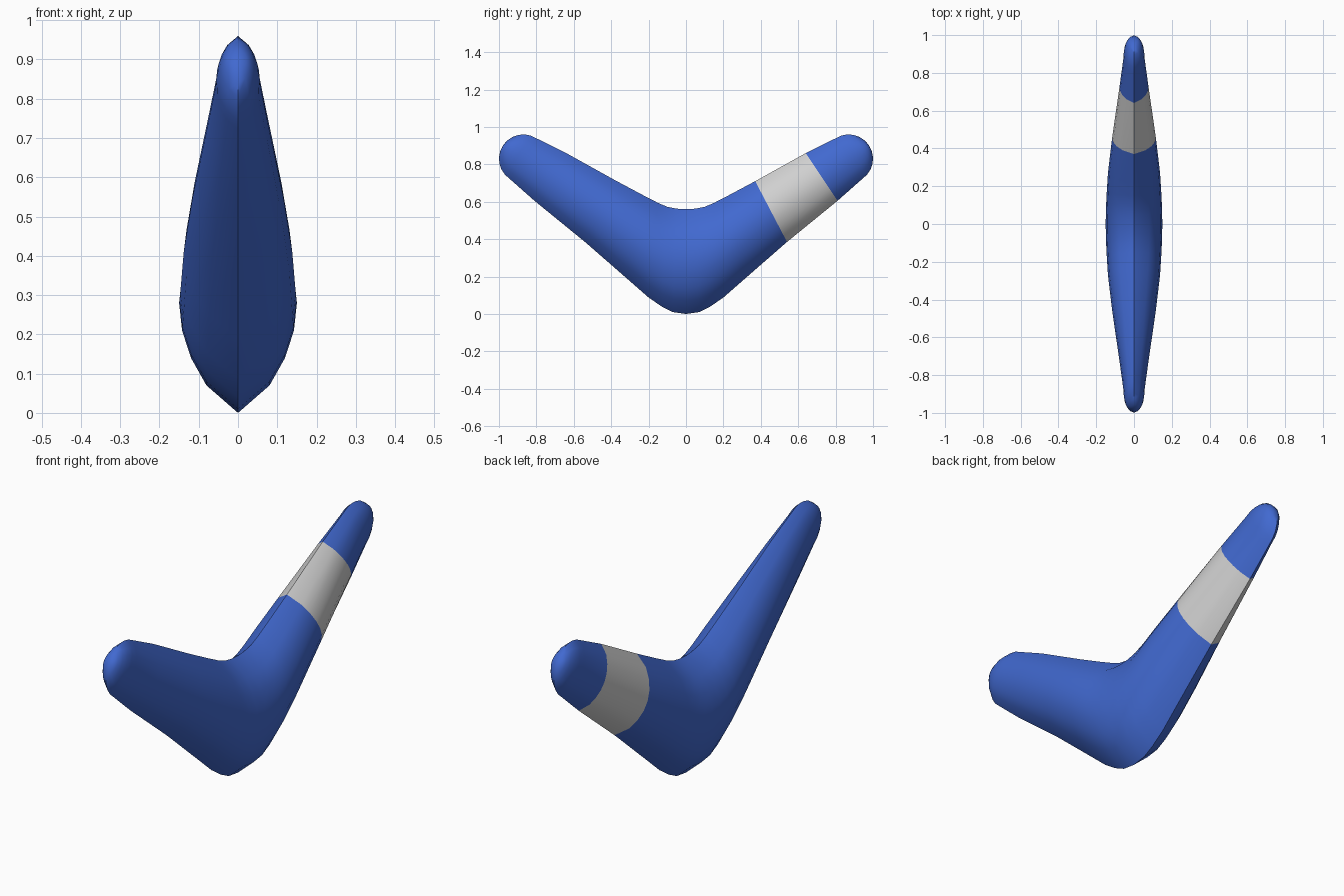
import bpy
import bmesh
from math import sin, cos, pi, radians

cube = bpy.data.objects.get("Cube")
if cube:
    bpy.data.objects.remove(cube, do_unlink=True)


def make_material(name, color):
    mat = bpy.data.materials.new(name)
    mat.use_nodes = True
    mat.diffuse_color = color
    mat.node_tree.nodes["Principled BSDF"].inputs["Base Color"].default_value = color
    return mat


STEPS = 8          # divisions from lower edge to upper edge
BAND_START = 5     # station where the painted band begins

# Stations along one arm: lower edge (y, z), upper edge (y, z), half thickness
arm = [
    ((0, 0), (0, 0.56), 0.15),
    ((0.07, 0.01), (0.05, 0.563), 0.149),
    ((0.13, 0.04), (0.1, 0.573), 0.147),
    ((0.2, 0.088), (0.15, 0.594), 0.144),
    ((0.32, 0.193), (0.22, 0.63), 0.138),
    ((0.54, 0.385), (0.37, 0.71), 0.116),
    ((0.81, 0.605), (0.64, 0.86), 0.077),
]

# Rounded tip: stations sweep a half circle around the arm's axis
cy, cz, radius, tilt = 0.87, 0.83, 0.13, radians(34)
for deg in (90, 75, 60, 45, 30, 15):
    a = radians(deg)
    low, high = [(cy + radius * cos(tilt + s * a), cz + radius * sin(tilt + s * a))
                 for s in (-1, 1)]
    arm.append((low, high, 0.057 * sin(a) ** 0.7))
tip = (cy + radius * cos(tilt), cz + radius * sin(tilt))


def ring(bm, station, side):
    """Lens-shaped closed section between the lower and upper edges."""
    (ly, lz), (uy, uz), width = station
    verts = []
    for i in range(2 * STEPS):
        t = i / STEPS if i <= STEPS else 2 - i / STEPS
        x = width * max(0, sin(pi * t)) ** 0.65 * (1 if i <= STEPS else -1)
        verts.append(bm.verts.new((x, side * (ly + (uy - ly) * t), lz + (uz - lz) * t)))
    return verts


# Boomerang body: two mirrored arms sharing the middle section
bm = bmesh.new()
middle = ring(bm, arm[0], 1)
for side in (-1, 1):
    rings = [middle] + [ring(bm, s, side) for s in arm[1:]]
    for k, (a, b) in enumerate(zip(rings, rings[1:])):
        for i in range(2 * STEPS):
            j = (i + 1) % (2 * STEPS)
            face = bm.faces.new((a[i], a[j], b[j], b[i]))
            # Painted band on the rear arm only
            face.material_index = int(side > 0 and k == BAND_START)
    end = bm.verts.new((0, side * tip[0], tip[1]))
    last = rings[-1]
    for i in range(2 * STEPS):
        bm.faces.new((last[i], last[(i + 1) % (2 * STEPS)], end))
bmesh.ops.recalc_face_normals(bm, faces=bm.faces)

mesh = bpy.data.meshes.new("boomerang")
bm.to_mesh(mesh)
bm.free()
mesh.materials.append(make_material("blue paint", (0.053, 0.141, 0.63, 1)))
mesh.materials.append(make_material("light grey band", (0.63, 0.63, 0.63, 1)))

body = bpy.data.objects.new("boomerang", mesh)
bpy.context.collection.objects.link(body)
bpy.ops.object.select_all(action='DESELECT')
body.select_set(True)
bpy.context.view_layer.objects.active = body
bpy.ops.object.shade_smooth_by_angle(angle=radians(45))
